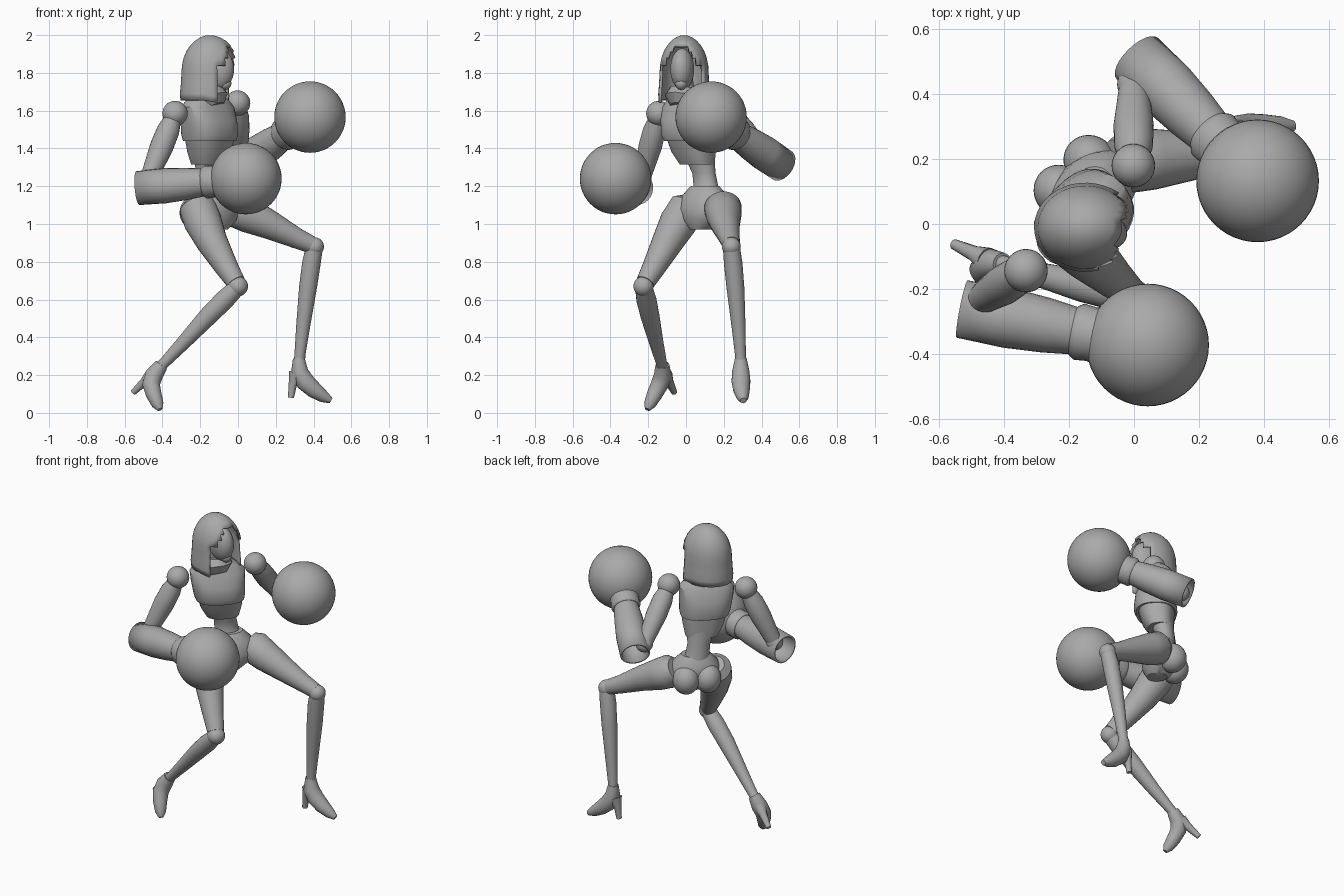
import bpy, bmesh
from math import cos, sin, pi, radians, copysign, atan2
from mathutils import Vector, Matrix

cube = bpy.data.objects.get("Cube")
if cube:
    bpy.data.objects.remove(cube)

grey = bpy.data.materials.new("plain grey")
grey.use_nodes = True
grey.diffuse_color = (0.4, 0.4, 0.4, 1)
grey.node_tree.nodes["Principled BSDF"].inputs["Base Color"].default_value = (0.4, 0.4, 0.4, 1)

LEFT = Vector((0.707, 0.707, 0))
FRONT = Vector((0.707, -0.707, 0))


def finish(name, bm, angle=40):
    bmesh.ops.recalc_face_normals(bm, faces=bm.faces)
    mesh = bpy.data.meshes.new(name)
    bm.to_mesh(mesh)
    bm.free()
    obj = bpy.data.objects.new(name, mesh)
    bpy.context.collection.objects.link(obj)
    mesh.materials.append(grey)
    bpy.ops.object.select_all(action='DESELECT')
    obj.select_set(True)
    bpy.context.view_layer.objects.active = obj
    bpy.ops.object.shade_smooth_by_angle(angle=radians(angle))
    return obj


def skin(name, rings, caps=(True, True), angle=40):
    """Join a stack of closed rings into one surface."""
    bm = bmesh.new()
    rows = [[bm.verts.new(p) for p in ring] for ring in rings]
    n = len(rows[0])
    for a, b in zip(rows, rows[1:]):
        for i in range(n):
            j = (i + 1) % n
            bm.faces.new((a[i], a[j], b[j], b[i]))
    if caps[0]:
        bm.faces.new(rows[0])
    if caps[1]:
        bm.faces.new(rows[-1])
    return finish(name, bm, angle)


def limb(name, stations, sides=24, caps=(True, True)):
    """Round tube through stations of (x, y, z, radius)."""
    pts = [Vector(s[:3]) for s in stations]
    rings, prev, quat = [], None, None
    for i, p in enumerate(pts):
        tan = (pts[min(i + 1, len(pts) - 1)] - pts[max(i - 1, 0)]).normalized()
        quat = tan.to_track_quat('Z', 'Y') if prev is None else prev.rotation_difference(tan) @ quat
        prev = tan
        r = stations[i][3]
        rings.append([p + quat @ Vector((r * cos(2 * pi * k / sides), r * sin(2 * pi * k / sides), 0))
                      for k in range(sides)])
    return skin(name, rings, caps)


def body(name, rows, power=0.8, sides=32, angle=35):
    """Rounded-box sections of (x, y, z, half width, half depth)."""
    def sp(v):
        return copysign(abs(v) ** power, v)
    rings = [[Vector((x, y, z)) + LEFT * w * sp(cos(2 * pi * k / sides)) + FRONT * d * sp(sin(2 * pi * k / sides))
              for k in range(sides)] for x, y, z, w, d in rows]
    return skin(name, rings, angle=angle)


def ball(name, centre, scale, yaw=0, segments=32):
    bm = bmesh.new()
    bmesh.ops.create_uvsphere(bm, u_segments=segments, v_segments=segments // 2, radius=1)
    size = Vector(scale) if isinstance(scale, tuple) else Vector((scale,) * 3)
    bm.transform(Matrix.Translation(centre) @ Matrix.Rotation(radians(yaw), 4, 'Z') @ Matrix.Diagonal(size).to_4x4())
    return finish(name, bm, 60)


# Torso: narrow waist, rib cage, overhanging chest plate
body("waist", [(-.14, .10, 1.12, .10, .085), (-.155, .105, 1.2, .072, .058),
               (-.16, .095, 1.27, .068, .055), (-.155, .07, 1.36, .09, .07)], 1)
body("rib_cage", [(-.155, .06, 1.315, .098, .075), (-.152, .04, 1.38, .122, .095), (-.15, .025, 1.47, .14, .11)])
body("chest_plate", [(-.15, .025, 1.44, .145, .118), (-.15, .02, 1.47, .152, .128), (-.155, .015, 1.55, .16, .12),
                     (-.16, .015, 1.62, .165, .088), (-.162, .01, 1.66, .13, .07), (-.16, .005, 1.69, .07, .055)])
limb("neck", [(-.16, .0, 1.66, .05), (-.15, -.01, 1.78, .045)])

# Pelvis and seat
body("pelvis", [(-.14, .10, 1.2, .085, .065), (-.135, .1, 1.15, .135, .1), (-.13, .095, 1.08, .155, .115),
                (-.12, .09, 1.02, .12, .1), (-.11, .08, .97, .05, .06)], .95)
for side, tag in ((1, "left"), (-1, "right")):
    spot = Vector((-.135, .1, 1.06)) - FRONT * .065 + LEFT * .065 * side
    ball(tag + "_buttock", spot, (.08, .085, .09), 45)

# Legs
limb("right_thigh", [(-.225, .03, 1.12, .06), (-.215, .01, 1.09, .098), (-.185, -.04, 1.01, .1),
                     (-.14, -.095, .91, .084), (-.06, -.17, .77, .062), (-.01, -.215, .69, .05)])
limb("left_thigh", [(-.06, .19, 1.11, .07), (-.02, .195, 1.085, .1), (.06, .2, 1.045, .094),
                    (.18, .21, .99, .075), (.31, .23, .925, .055), (.39, .24, .89, .046)])
ball("right_knee", (0, -.225, .67), .053)
ball("left_knee", (.405, .24, .88), .05)
limb("right_shin", [(0, -.225, .67, .045), (-.07, -.21, .6, .053), (-.16, -.19, .51, .05),
                    (-.29, -.157, .37, .038), (-.39, -.13, .265, .029), (-.42, -.122, .235, .03)])
limb("left_shin", [(.405, .24, .88, .045), (.388, .25, .79, .049), (.37, .262, .66, .047),
                   (.345, .278, .46, .037), (.328, .288, .31, .029), (.325, .29, .27, .03)])

# High-heeled boots
limb("right_foot", [(-.405, -.125, .255, .036), (-.445, -.122, .2, .048), (-.46, -.14, .15, .047),
                    (-.445, -.168, .095, .041), (-.425, -.192, .045, .032), (-.413, -.205, .018, .014)])
limb("right_heel", [(-.455, -.11, .2, .04), (-.495, -.09, .165, .024), (-.555, -.062, .108, .016)], 12)
limb("left_foot", [(.322, .29, .29, .031), (.325, .29, .22, .046), (.355, .291, .165, .05),
                   (.405, .294, .12, .044), (.455, .3, .085, .032), (.492, .303, .065, .016)])
limb("left_heel", [(.31, .29, .21, .042), (.29, .29, .15, .022), (.28, .29, .08, .016)], 12)

# Arms: shoulder ball, upper arm, hollow forearm sleeve, cuff and round glove
arms = {
    "right": ((-.333, -.144, 1.585), (-.475, -.235, 1.235), (-.53, -.262, 1.19), (.042, -.373, 1.24)),
    "left": ((-.002, .18, 1.64), (.0, .43, 1.35), (.01, .51, 1.31), (.381, .133, 1.566)),
}
for tag, joints in arms.items():
    shoulder, elbow, sleeve, glove = map(Vector, joints)
    ball(tag + "_shoulder", shoulder, .067)

    def along(a, b, steps):
        return [(*a.lerp(b, t), r) for t, r in steps]
    limb(tag + "_upper_arm", along(shoulder, elbow, ((.08, .045), (.25, .06), (.5, .062), (.8, .052), (1, .045))))
    ball(tag + "_elbow", elbow, .052)
    shell = limb(tag + "_forearm_sleeve", along(sleeve, glove, ((0, .09), (.25, .093), (.45, .085), (.63, .072))),
                 caps=(False, True))
    wall = shell.modifiers.new("wall", 'SOLIDIFY')
    wall.thickness = .012
    limb(tag + "_glove_cuff", along(sleeve, glove, ((.6, .076), (.63, .088), (.7, .084), (.82, .11))))
    ball(tag + "_forearm", elbow.lerp(glove, .15), .05)
    ball(tag + "_glove", glove, .189, segments=48)

# Hood: revolved dome with the face opening removed
HEAD = Vector((-.15, -.01, 0))
TURN = radians(-12)
profile = [(1.655, .155), (1.69, .158), (1.74, .153), (1.79, .15), (1.84, .147), (1.88, .138),
           (1.915, .123), (1.945, .103), (1.97, .078), (1.988, .05), (1.998, .02)]
sides = 40
rings = []
for z, r in profile:
    ring = []
    for k in range(sides):
        a = 2 * pi * k / sides
        front = max(0, cos(a))
        ring.append(HEAD + Vector((r * cos(a + TURN) * (1 + .1 * front), r * sin(a + TURN) * .87,
                                   z - .03 * front * (z < 1.7))))
    rings.append(ring)
hood = skin("hood", rings, (False, True), 50)
bm = bmesh.new()
bm.from_mesh(hood.data)
gone = []
for face in bm.faces:
    c = face.calc_center_median() - HEAD
    a = abs(atan2(c.y / .87, c.x) - TURN)
    if a < radians(60 - max(0, c.z - 1.82) * 320) and c.z < 1.94:
        gone.append(face)
bmesh.ops.delete(bm, geom=gone, context='FACES')
bm.to_mesh(hood.data)
bm.free()
cloth = hood.modifiers.new("cloth", 'SOLIDIFY')
cloth.thickness = .014

# Face and pointed scarf under the chin
ball("face", (-.105, -.02, 1.82), (.085, .062, .11), -12)
ball("chin", (-.07, -.025, 1.745), (.035, .032, .035), -12)
limb("scarf", [(-.155, -.01, 1.72, .075), (-.15, -.015, 1.67, .1), (-.13, -.025, 1.62, .06)], 10)
